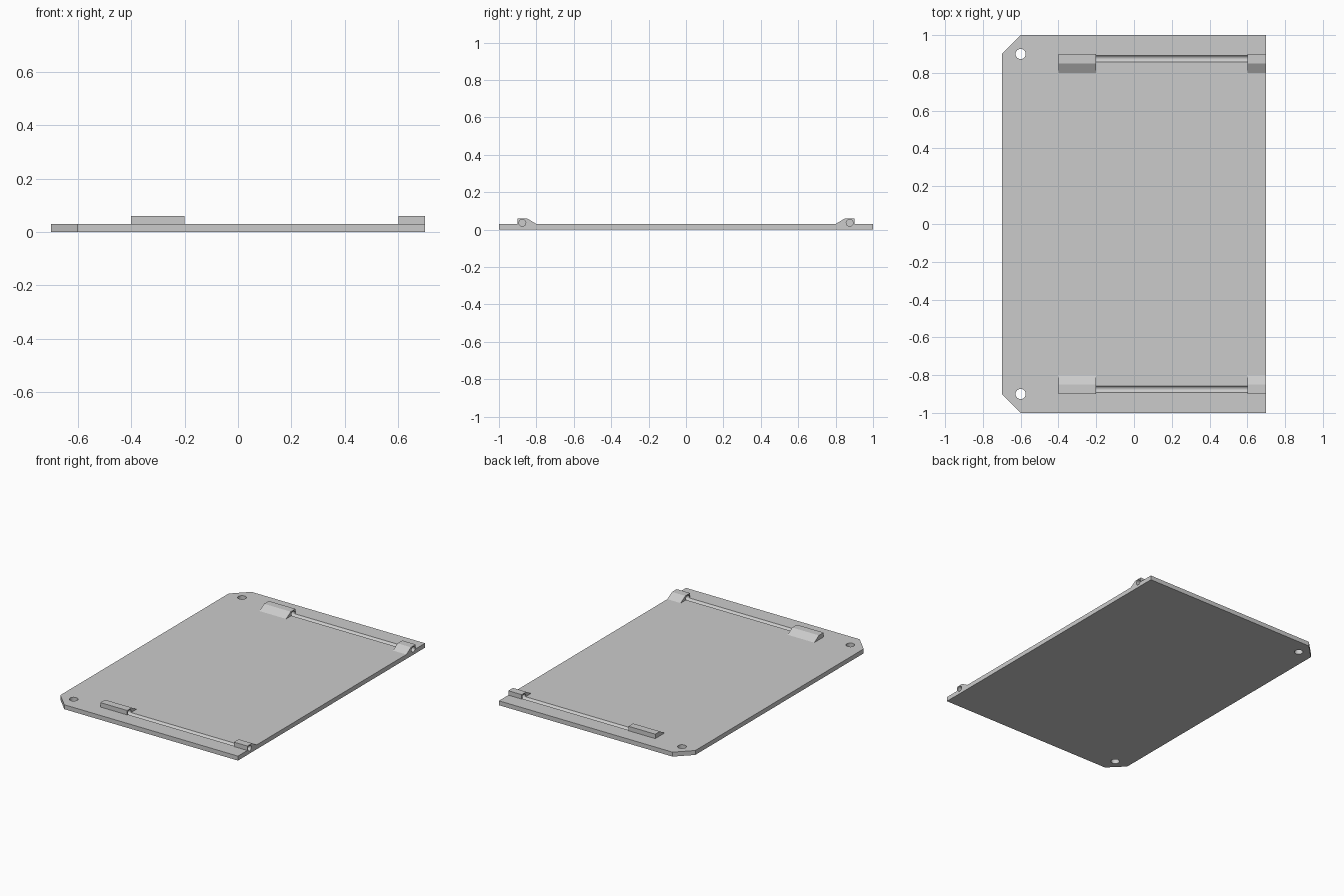
import bpy, bmesh, math
from mathutils import Matrix

if "Cube" in bpy.data.objects:
    bpy.data.objects.remove(bpy.data.objects["Cube"])

THICK = 0.03
PIN_Y, PIN_Z, PIN_R = 0.875, 0.0365, 0.0185

grey = bpy.data.materials.new("plain_grey")
grey.use_nodes = True
colour = (0.6, 0.6, 0.6, 1)
grey.diffuse_color = colour
grey.node_tree.nodes["Principled BSDF"].inputs["Base Color"].default_value = colour


def finish(name, bm):
    bmesh.ops.recalc_face_normals(bm, faces=bm.faces)
    mesh = bpy.data.meshes.new(name)
    bm.to_mesh(mesh)
    bm.free()
    mesh.materials.append(grey)
    obj = bpy.data.objects.new(name, mesh)
    bpy.context.collection.objects.link(obj)
    return obj


def prism(name, points, offset):
    """Extrude a closed outline along the offset vector."""
    bm = bmesh.new()
    face = bm.faces.new([bm.verts.new(p) for p in points])
    new = bmesh.ops.extrude_face_region(bm, geom=[face], use_keep_orig=True)["geom"]
    bmesh.ops.translate(bm, vec=offset,
                        verts=[v for v in new if isinstance(v, bmesh.types.BMVert)])
    return finish(name, bm)


def cylinder(name, centre, radius, length, sides, along_x=False):
    bm = bmesh.new()
    turn = Matrix.Rotation(math.pi / 2, 4, 'Y') if along_x else Matrix()
    bmesh.ops.create_cone(bm, cap_ends=True, segments=sides, radius1=radius,
                          radius2=radius, depth=length,
                          matrix=Matrix.Translation(centre) @ turn)
    return finish(name, bm)


def cut(obj, cutter):
    mod = obj.modifiers.new("cut", 'BOOLEAN')
    mod.operation, mod.solver, mod.object = 'DIFFERENCE', 'EXACT', cutter
    bpy.context.view_layer.objects.active = obj
    bpy.ops.object.modifier_apply(modifier=mod.name)


# Base plate with two clipped corners
outline = [(0.7, -1), (0.7, 1), (-0.6, 1), (-0.7, 0.9), (-0.7, -0.9), (-0.6, -1)]
plate = prism("base_plate", [(x, y, 0) for x, y in outline], (0, 0, THICK))

# Ramped pin holders, cross-section in y and z
ramp = [(0.8, THICK), (0.85, 0.06), (0.9, 0.06), (0.9, THICK)]

for side, label in ((-1, "front"), (1, "back")):
    long_holder = prism(label + "_long_holder",
                        [(-0.4, side * y, z) for y, z in ramp], (0.2, 0, 0))
    short_holder = prism(label + "_short_holder",
                         [(0.6, side * y, z) for y, z in ramp], (0.1, 0, 0))

    # Pin bore: blind in the long holder, open at the plate edge
    start, end = -0.3, 0.8
    bore = cylinder("bore_cutter", ((start + end) / 2, side * PIN_Y, PIN_Z),
                    PIN_R, end - start, 16, along_x=True)
    # Screw hole through the clipped corner
    hole = cylinder("hole_cutter", (-0.6, side * 0.9, THICK / 2), 0.027, 0.2, 32)

    for part in (plate, long_holder, short_holder):
        cut(part, bore)
    cut(plate, hole)
    for cutter in (bore, hole):
        bpy.data.objects.remove(cutter)

# Smooth only the round walls
for obj in [o for o in bpy.context.scene.objects if o.type == 'MESH']:
    if obj is plate or obj.name.endswith("_holder"):
        bpy.ops.object.select_all(action='DESELECT')
        obj.select_set(True)
        bpy.context.view_layer.objects.active = obj
        bpy.ops.object.shade_smooth_by_angle(angle=math.radians(25))
